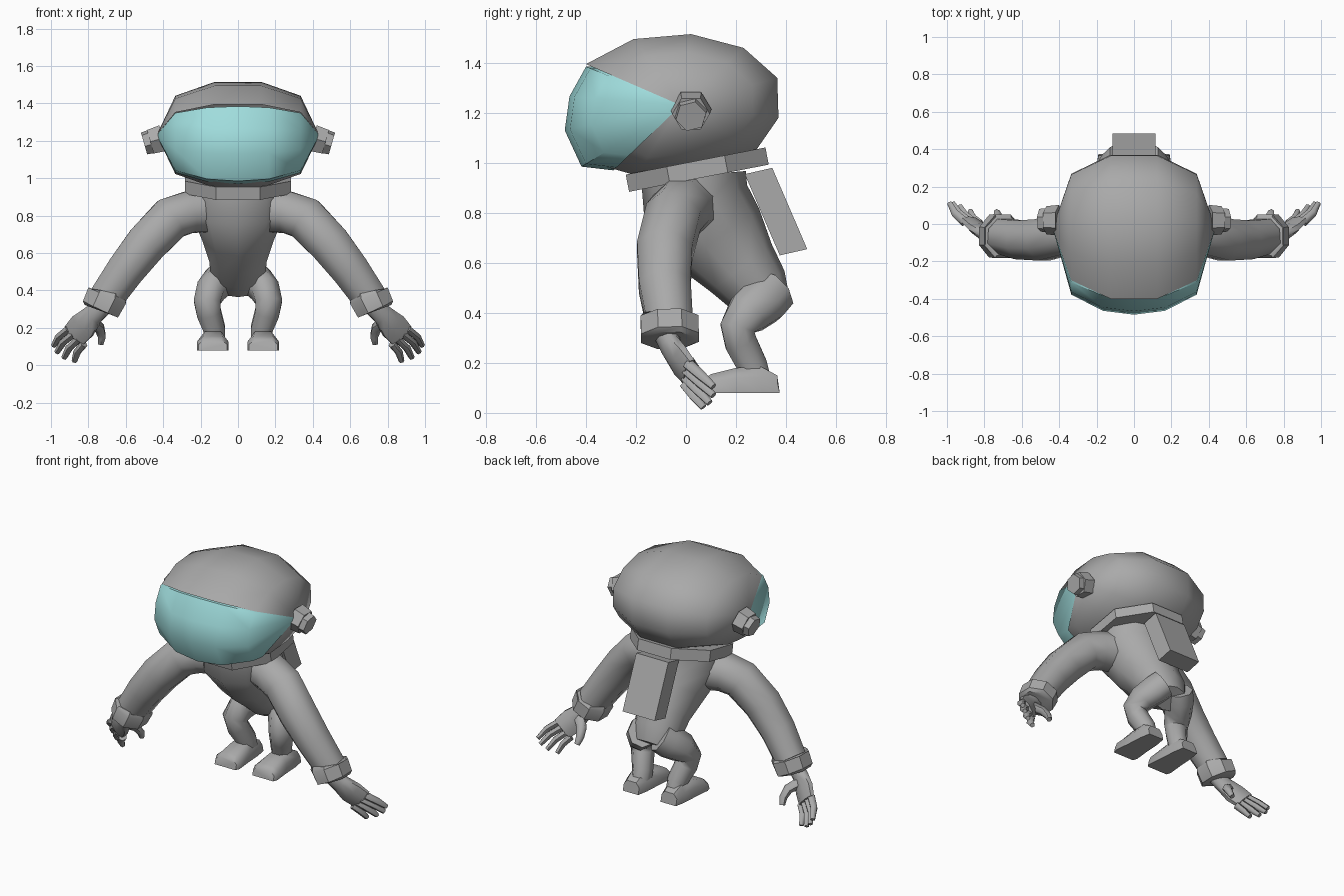
import bpy, bmesh, math
from mathutils import Vector, Matrix

if "Cube" in bpy.data.objects:
    bpy.data.objects.remove(bpy.data.objects["Cube"])


def material(name, rgb):
    m = bpy.data.materials.new(name)
    m.diffuse_color = (*rgb, 1)
    m.use_nodes = True
    m.node_tree.nodes["Principled BSDF"].inputs["Base Color"].default_value = m.diffuse_color
    return m


GREY = material("suit grey", (0.40, 0.40, 0.40))
TEAL = material("visor teal", (0.35, 0.72, 0.72))


def finish(name, bm, mat=GREY, angle=50, mirror=False):
    bmesh.ops.remove_doubles(bm, verts=bm.verts, dist=0.0005)
    bmesh.ops.recalc_face_normals(bm, faces=bm.faces)
    me = bpy.data.meshes.new(name)
    bm.to_mesh(me)
    bm.free()
    me.materials.append(mat)
    ob = bpy.data.objects.new(name, me)
    bpy.context.collection.objects.link(ob)
    if mirror:
        ob.modifiers.new("mirror", 'MIRROR').use_mirror_merge = False
    if angle:
        bpy.ops.object.select_all(action='DESELECT')
        ob.select_set(True)
        bpy.context.view_layer.objects.active = ob
        bpy.ops.object.shade_smooth_by_angle(angle=math.radians(angle))
    return ob


def bridge(bm, rings, closed):
    for a, b in zip(rings, rings[1:]):
        n = len(a)
        for i in range(n if closed else n - 1):
            j = (i + 1) % n
            bm.faces.new((a[i], a[j], b[j], b[i]))


def tube(bm, sections, across, sides=8):
    """Loft of ellipses; each section is x, y, z, radius along 'across', other radius."""
    pts = [Vector(s[:3]) for s in sections]
    rings = []
    for k, s in enumerate(sections):
        t = (pts[min(k + 1, len(pts) - 1)] - pts[max(k - 1, 0)]).normalized()
        u = Vector(across)
        u = (u - t * u.dot(t)).normalized()
        v = t.cross(u)
        angles = [2 * math.pi * (i + 0.5) / sides for i in range(sides)]
        rings.append([bm.verts.new(pts[k] + u * s[3] * math.cos(a) + v * s[4] * math.sin(a))
                      for a in angles])
    bridge(bm, rings, True)
    bm.faces.new(rings[0])
    bm.faces.new(rings[-1])


def extrude_side(name, profile, half, mat=GREY):
    """Side profile of (y, z) points extruded across x."""
    bm = bmesh.new()
    rings = [[bm.verts.new((x, y, z)) for y, z in profile] for x in (-half, half)]
    bridge(bm, rings, True)
    for r in rings:
        bm.faces.new(r)
    return finish(name, bm, mat, 0)


# Helmet pieces: side profiles shrinking to a point at each ear
EAR = Vector((-0.02, 1.23))


def fan(name, profile, stations, mat, lip=None):
    bm = bmesh.new()
    rings = []
    for x, s in stations:
        pts = [EAR + s * (Vector(p) - EAR) for p in profile]
        if lip and 0.3 < abs(x) < 0.4:
            pts[-1] = Vector(lip)
        rings.append([bm.verts.new((x, p.x, p.y)) for p in pts])
    bridge(bm, rings, False)
    return finish(name, bm, mat, 50)


shell = [(-0.40, 1.395), (-0.21, 1.495), (0.02, 1.515), (0.23, 1.46), (0.365, 1.34),
         (0.37, 1.18), (0.28, 1.05), (0.05, 0.97), (-0.2, 0.95), (-0.34, 0.99)]
helmet = fan("helmet", shell, [(-0.435, 0), (-0.335, 0.74), (-0.125, 1),
                               (0.125, 1), (0.335, 0.74), (0.435, 0)], GREY, (-0.35, 1.12))
glass = [(-0.36, 1.385), (-0.40, 1.385), (-0.466, 1.266), (-0.485, 1.13), (-0.418, 0.985),
         (-0.29, 0.97)]
fan("visor", glass, [(-0.435, 0), (-0.335, 0.77), (-0.165, 0.955), (0, 1),
                     (0.165, 0.955), (0.335, 0.77), (0.435, 0)], TEAL)

# Tilted octagonal collar
bm = bmesh.new()
bmesh.ops.create_cone(bm, cap_ends=True, segments=8, radius1=0.308, radius2=0.308, depth=0.07,
                      matrix=Matrix.Translation((0, 0.045, 0.973))
                      @ Matrix.Rotation(math.radians(11), 4, 'X')
                      @ Matrix.Rotation(math.radians(22.5), 4, 'Z'))
finish("collar", bm, angle=0)

# Hexagonal ear knobs, leaning outward and down
bm = bmesh.new()
for out, r, depth, turn in ((0.0, 0.082, 0.07, 0), (0.045, 0.068, 0.05, 14)):
    bmesh.ops.create_cone(bm, cap_ends=True, segments=6, radius1=r, radius2=r * 0.92, depth=depth,
                          matrix=Matrix.Translation((0.435, 0.02, 1.205))
                          @ Matrix.Rotation(math.radians(106), 4, 'Y')
                          @ Matrix.Translation((0, 0, out))
                          @ Matrix.Rotation(math.radians(turn), 4, 'Z'))
finish("ear_knobs", bm, angle=0, mirror=True)

# Backpack
extrude_side("backpack", [(0.235, 0.955), (0.345, 0.98), (0.485, 0.655), (0.375, 0.63)], 0.115)

# Leaning torso
bm = bmesh.new()
tube(bm, [(0, 0.03, 0.95, 0.26, 0.21), (0, 0.04, 0.83, 0.26, 0.22), (0, 0.13, 0.70, 0.20, 0.20),
          (0, 0.22, 0.58, 0.16, 0.155), (0, 0.29, 0.49, 0.155, 0.13),
          (0, 0.345, 0.415, 0.12, 0.085)], (1, 0, 0), 10)
finish("torso", bm, angle=60)

# Belt buckle: bevelled plate facing forward and down
bm = bmesh.new()
rings = []
for k, y in ((1, 0.04), (1, -0.02), (0.72, -0.04)):
    rings.append([bm.verts.new((x * k, y, z * k)) for x, z in
                  ((-0.1, 0.0), (-0.065, 0.05), (0.065, 0.05), (0.1, 0.0), (0.065, -0.05), (-0.065, -0.05))])
bridge(bm, rings, True)
bm.faces.new(rings[0])
bm.faces.new(rings[-1])
bm.transform(Matrix.Translation((0, 0.09, 0.60)) @ Matrix.Rotation(math.radians(50), 4, 'X'))
finish("buckle", bm, angle=0)

# Arms
bm = bmesh.new()
tube(bm, [(0.14, 0.02, 0.83, 0.12, 0.13), (0.26, -0.02, 0.82, 0.125, 0.12),
          (0.36, -0.05, 0.785, 0.12, 0.125), (0.49, -0.085, 0.65, 0.12, 0.12),
          (0.60, -0.085, 0.51, 0.112, 0.11), (0.705, -0.065, 0.36, 0.1, 0.1)], (0, 1, 0))
finish("arms", bm, angle=60, mirror=True)

# Cuffs
bm = bmesh.new()
tube(bm, [(0.697, -0.065, 0.385, 0.112, 0.108), (0.70, -0.066, 0.372, 0.125, 0.118),
          (0.735, -0.064, 0.30, 0.125, 0.112), (0.738, -0.064, 0.292, 0.105, 0.095)], (0, 1, 0))
finish("cuffs", bm, angle=40, mirror=True)

# Hands: palm, four fingers and thumb
bm = bmesh.new()
ACROSS = (0.6, 0.12, 0.6)
tube(bm, [(0.72, -0.08, 0.32, 0.055, 0.05), (0.78, -0.06, 0.265, 0.06, 0.042),
          (0.83, -0.025, 0.21, 0.08, 0.036), (0.875, 0.015, 0.16, 0.075, 0.028)], ACROSS)
for i, tip in enumerate([(0.985, 0.11, 0.105), (0.968, 0.11, 0.07), (0.93, 0.095, 0.04), (0.875, 0.07, 0.022)]):
    base = Vector((0.905 - 0.027 * i, 0.01 - 0.004 * i, 0.195 - 0.027 * i))
    mid = base.lerp(Vector(tip), 0.55) + Vector((0.008, -0.008, 0.008))
    tube(bm, [(*base, 0.022, 0.026), (*mid, 0.021, 0.023), (*tip, 0.015, 0.015)], ACROSS, 6)
tube(bm, [(0.79, -0.04, 0.235, 0.035, 0.035), (0.74, 0.01, 0.2, 0.03, 0.028),
          (0.728, 0.045, 0.155, 0.024, 0.024), (0.735, 0.065, 0.115, 0.017, 0.017)], (1, 0, 0), 6)
finish("hands", bm, angle=60, mirror=True)

# Bent legs
bm = bmesh.new()
tube(bm, [(0.06, 0.35, 0.49, 0.09, 0.10), (0.10, 0.31, 0.45, 0.09, 0.105),
          (0.145, 0.25, 0.40, 0.083, 0.095), (0.165, 0.205, 0.34, 0.077, 0.075),
          (0.155, 0.22, 0.28, 0.07, 0.07), (0.125, 0.265, 0.19, 0.062, 0.065),
          (0.125, 0.28, 0.13, 0.06, 0.065)], (1, 0, 0))
finish("legs", bm, angle=60, mirror=True)

# Boots: cross-sections from heel to toe
bm = bmesh.new()
rings = []
for y, half, top, base in ((0.365, 0.055, 0.15, 0.375), (0.30, 0.068, 0.185, 0.30),
                           (0.20, 0.074, 0.18, 0.20), (0.10, 0.085, 0.155, 0.09), (0.07, 0.075, 0.135, 0.06)):
    rings.append([bm.verts.new((0.135 + sx * half, yy, z)) for sx, yy, z in
                  ((-1, base, 0.08), (1, base, 0.08), (1, y, 0.08 + (top - 0.08) * 0.6),
                   (0.6, y, top), (-0.6, y, top), (-1, y, 0.08 + (top - 0.08) * 0.6))])
bridge(bm, rings, True)
bm.faces.new(rings[0])
bm.faces.new(rings[-1])
finish("boots", bm, angle=50, mirror=True)
